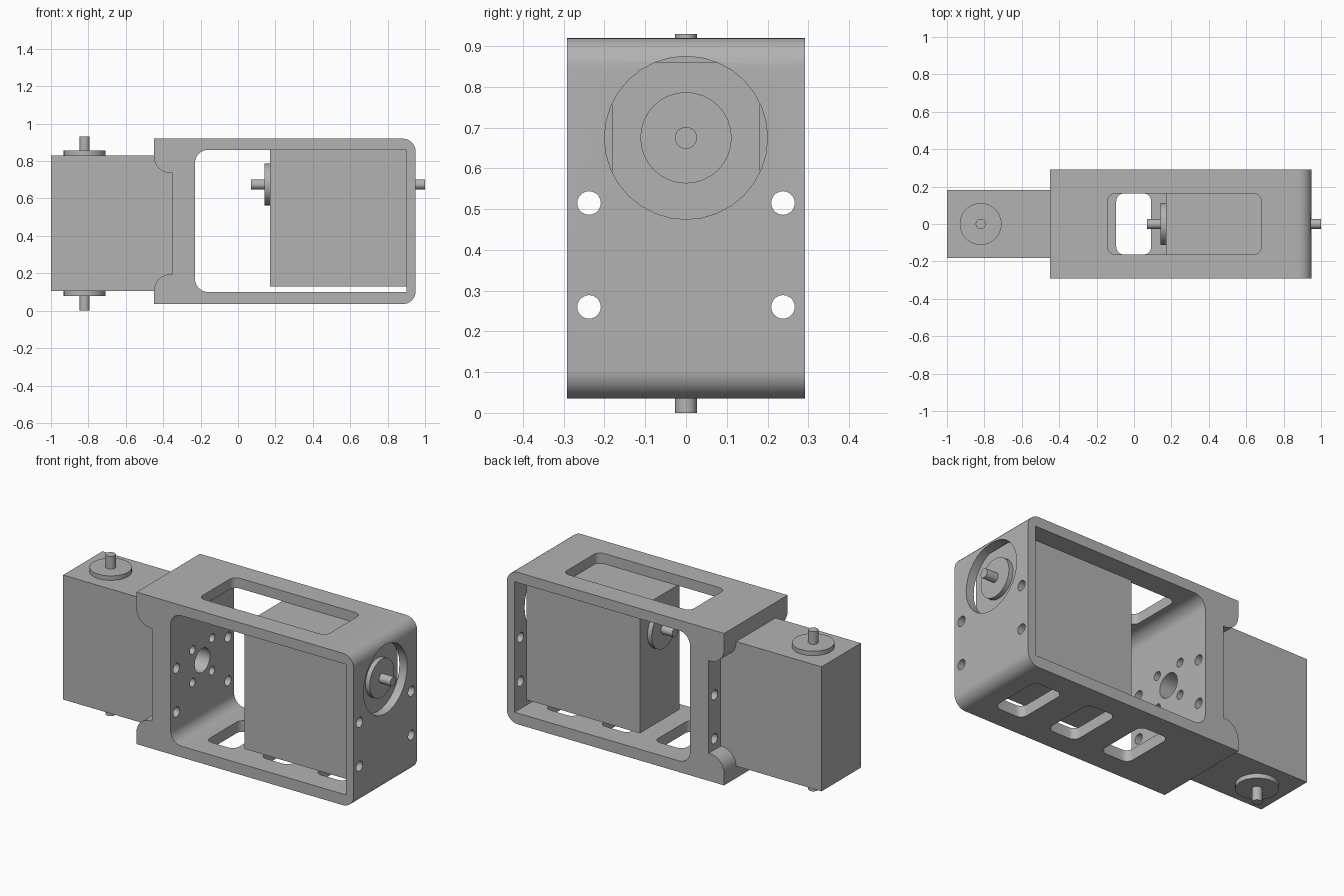
import bpy, bmesh
from math import sin, cos, pi, radians
from mathutils import Vector

if "Cube" in bpy.data.objects:
    bpy.data.objects.remove(bpy.data.objects["Cube"])

# One plain grey for everything
grey = bpy.data.materials.new("plain grey")
grey.use_nodes = True
grey.diffuse_color = (0.45, 0.45, 0.45, 1)
grey.node_tree.nodes["Principled BSDF"].inputs["Base Color"].default_value = grey.diffuse_color


def fillet(corners, steps=8):
    """Round each (a, b, radius) right-angled corner of a closed outline."""
    out = []
    for i, (a, b, r) in enumerate(corners):
        p = Vector((a, b))
        if not r:
            out.append(p)
            continue
        u = (Vector(corners[i - 1][:2]) - p).normalized()
        v = (Vector(corners[(i + 1) % len(corners)][:2]) - p).normalized()
        for k in range(steps + 1):
            t = pi / 2 * k / steps
            out.append(p + r * (u + v - v * cos(t) - u * sin(t)))
    return out


def rect(a0, a1, b0, b1, r=0):
    return fillet([(a0, b0, r), (a1, b0, r), (a1, b1, r), (a0, b1, r)])


def circle(a, b, r, n=32):
    return [Vector((a + r * cos(2 * pi * k / n), b + r * sin(2 * pi * k / n))) for k in range(n)]


def prism(name, outline, axis, lo, hi):
    """Extrude an outline along an axis; the outline uses the other two axes in order."""
    def place(p, h):
        co = [p.x, p.y]
        co.insert("xyz".index(axis), h)
        return co
    bm = bmesh.new()
    face = bm.faces.new([bm.verts.new(place(p, lo)) for p in outline])
    top = bmesh.ops.extrude_face_region(bm, geom=[face])["geom"]
    shift = Vector(place(Vector((0, 0)), hi - lo))
    bmesh.ops.translate(bm, vec=shift, verts=[g for g in top if isinstance(g, bmesh.types.BMVert)])
    bmesh.ops.recalc_face_normals(bm, faces=bm.faces)
    me = bpy.data.meshes.new(name)
    bm.to_mesh(me)
    bm.free()
    me.materials.append(grey)
    ob = bpy.data.objects.new(name, me)
    bpy.context.collection.objects.link(ob)
    return ob


def smooth(ob):
    bpy.ops.object.select_all(action="DESELECT")
    ob.select_set(True)
    bpy.context.view_layer.objects.active = ob
    bpy.ops.object.shade_smooth_by_angle(angle=radians(30))


def cut(ob, cutters):
    for c in cutters:
        c.hide_render = True
        mod = ob.modifiers.new("cut", "BOOLEAN")
        mod.operation, mod.solver, mod.object = "DIFFERENCE", "EXACT", c
    bpy.context.view_layer.update()
    deps = bpy.context.evaluated_depsgraph_get()
    baked = bpy.data.meshes.new_from_object(ob.evaluated_get(deps))
    ob.modifiers.clear()
    ob.data = baked
    for c in cutters:
        bpy.data.objects.remove(c)


# Bracket frame: side profile with rounded right corners and two lugs at the left
frame = prism("bracket_frame", fillet([
    (-0.45, 0.92, 0), (0.95, 0.92, 0.07), (0.95, 0.035, 0.07), (-0.45, 0.035, 0),
    (-0.45, 0.195, 0.09), (-0.35, 0.195, 0), (-0.35, 0.735, 0), (-0.45, 0.735, 0.09)]),
    "y", -0.292, 0.292)

# Main opening, roof window, three floor windows
cutters = [
    prism("opening", fillet([(-0.23, 0.10, 0.07), (0.90, 0.10, 0), (0.90, 0.86, 0),
                             (-0.23, 0.86, 0.07)]), "y", -0.5, 0.5),
    prism("roof_window", rect(-0.14, 0.68, -0.163, 0.163, 0.04), "z", 0.75, 1.1)]
for x in (0, 0.352, 0.705):
    cutters.append(prism("floor_window", rect(x - 0.095, x + 0.092, -0.163, 0.163, 0.04), "z", -0.1, 0.2))

# Horn hole, mounting holes through both walls, and the hub pattern in the left wall
cutters.append(prism("horn_hole", circle(0, 0.675, 0.2), "x", 0.8, 1.1))
cutters.append(prism("hub_hole", circle(0, 0.47, 0.07), "x", -0.6, 0))
for s in (-1, 1):
    for z in (0.26, 0.515):
        cutters.append(prism("mount_hole", circle(0.238 * s, z, 0.029, 20), "x", -0.6, 1.1))
    for z in (0.375, 0.565):
        cutters.append(prism("hub_screw_hole", circle(0.09 * s, z, 0.025, 20), "x", -0.6, 0))
cut(frame, cutters)
smooth(frame)

# Two motor bodies
prism("left_motor_body", rect(-1.0, -0.35, -0.181, 0.181), "z", 0.105, 0.83)
prism("right_motor_body", rect(0.17, 0.90, -0.181, 0.181), "z", 0.13, 0.86)

# Horn disc and shaft on each end of both motors: axis, centre, face, disc end, shaft end
for name, axis, a, b, face, disc, tip in (
        ("left_top", "z", -0.82, 0, 0.83, 0.856, 0.93),
        ("left_bottom", "z", -0.82, 0, 0.105, 0.079, 0.0),
        ("right_inner", "x", 0, 0.675, 0.17, 0.143, 0.07),
        ("right_outer", "x", 0, 0.675, 0.90, 0.927, 1.0)):
    smooth(prism(name + "_horn", circle(a, b, 0.112), axis, face, disc))
    smooth(prism(name + "_shaft", circle(a, b, 0.027, 20), axis, disc, tip))
